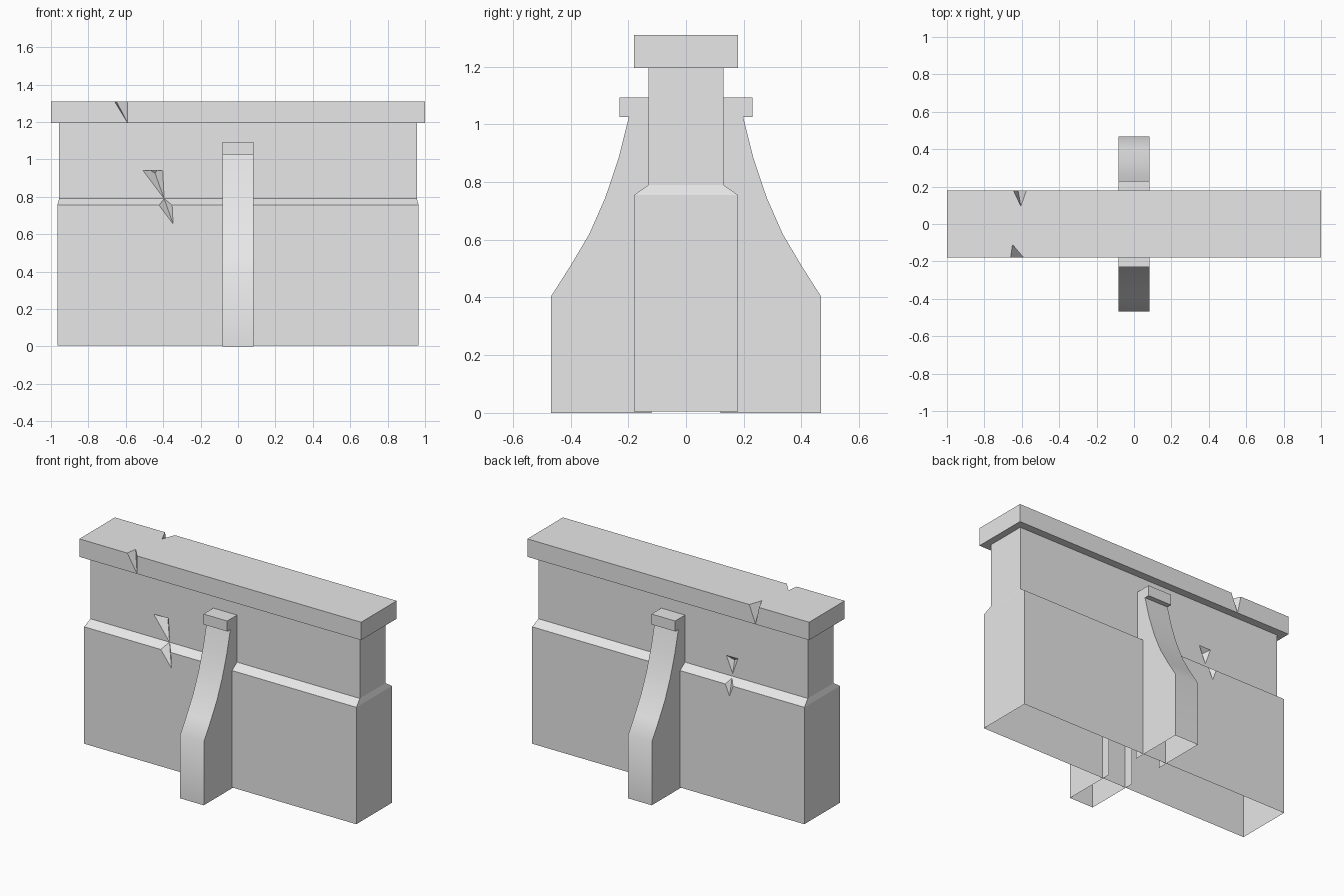
import bpy, bmesh, math
from mathutils import Vector

if "Cube" in bpy.data.objects:
    bpy.data.objects.remove(bpy.data.objects["Cube"])

# Single concrete colour
concrete = bpy.data.materials.new("concrete_grey")
concrete.use_nodes = True
GREY = (0.8, 0.8, 0.8, 1)
concrete.diffuse_color = GREY
concrete.node_tree.nodes["Principled BSDF"].inputs["Base Color"].default_value = GREY


def make_object(name, bm):
    mesh = bpy.data.meshes.new(name)
    bm.to_mesh(mesh)
    bm.free()
    mesh.materials.append(concrete)
    obj = bpy.data.objects.new(name, mesh)
    bpy.context.collection.objects.link(obj)
    return obj


def activate(obj):
    bpy.ops.object.select_all(action="DESELECT")
    obj.select_set(True)
    bpy.context.view_layer.objects.active = obj


def stack(name, sections):
    """Closed block lofted through rectangles given as (half x, half y, z)."""
    bm = bmesh.new()
    loops = [[bm.verts.new((hx * i, hy * j, z))
              for i, j in ((-1, -1), (1, -1), (1, 1), (-1, 1))]
             for hx, hy, z in sections]
    bm.faces.new(loops[0][::-1])
    bm.faces.new(loops[-1])
    for low, high in zip(loops, loops[1:]):
        for k in range(4):
            n = (k + 1) % 4
            bm.faces.new((low[k], low[n], high[n], high[k]))
    return make_object(name, bm)


def chip(target, left, right, apex, tip):
    """Break a wedge out of an edge; its crease runs from apex to tip."""
    left, right, apex, tip = map(Vector, (left, right, apex, tip))
    middle, crease = (apex + tip) / 2, tip - apex
    bm = bmesh.new()
    for end in (apex - crease, tip + crease):
        for offset in (Vector(), (left - middle) * 1.5, (right - middle) * 1.5):
            bm.verts.new(end + offset)
    bmesh.ops.convex_hull(bm, input=bm.verts[:])
    bmesh.ops.recalc_face_normals(bm, faces=bm.faces[:])
    cutter = make_object("chip_cutter", bm)
    cutter.hide_render = True
    mod = target.modifiers.new("chip", "BOOLEAN")
    mod.operation, mod.solver, mod.object = "DIFFERENCE", "EXACT", cutter
    activate(target)
    bpy.ops.object.modifier_apply(modifier=mod.name)
    bpy.data.objects.remove(cutter)


def remove_flat_ends(obj):
    """Leave the block open above and below."""
    bm = bmesh.new()
    bm.from_mesh(obj.data)
    bm.normal_update()
    ends = [f for f in bm.faces if abs(f.normal.z) > 0.99]
    bmesh.ops.delete(bm, geom=ends, context="FACES")
    bm.to_mesh(obj.data)
    bm.free()


# Wall body: thick base, sloped ledge, thinner upper part
WALL_LOW, LEDGE, LEDGE_TOP, CAP_LOW, CAP_TOP = 0.005, 0.755, 0.79, 1.195, 1.31
wall = stack("wall", [(0.966, 0.18, WALL_LOW), (0.966, 0.18, LEDGE),
                      (0.956, 0.13, LEDGE_TOP), (0.956, 0.13, CAP_LOW)])
chip(wall, (-0.422, -0.18, LEDGE), (-0.352, -0.18, LEDGE),
     (-0.395, -0.13, LEDGE_TOP), (-0.347, -0.18, 0.655))
chip(wall, (-0.46, 0.18, LEDGE), (-0.405, 0.18, LEDGE),
     (-0.425, 0.14, 0.783), (-0.435, 0.18, 0.685))
remove_flat_ends(wall)

# Coping slab along the top
cap = stack("cap", [(1, 0.18, CAP_LOW), (1, 0.18, CAP_TOP)])
chip(cap, (-0.66, -0.18, CAP_TOP), (-0.59, -0.18, CAP_TOP),
     (-0.65, -0.11, CAP_TOP), (-0.59, -0.18, CAP_LOW))
chip(cap, (-0.645, 0.18, CAP_TOP), (-0.575, 0.18, CAP_TOP),
     (-0.605, 0.095, CAP_TOP), (-0.62, 0.18, CAP_LOW))

# Curved buttresses, open underneath and where they enter the wall
PROFILE = [(0.12, 0), (0.467, 0), (0.467, 0.405), (0.40, 0.51), (0.335, 0.62),
           (0.28, 0.745), (0.233, 0.885), (0.198, 1.025), (0.23, 1.025),
           (0.23, 1.092), (0.12, 1.092)]
for name, turn in (("back_buttress", 0), ("front_buttress", math.pi)):
    bm = bmesh.new()
    near = [bm.verts.new((0.084, y, z)) for y, z in PROFILE]
    far = [bm.verts.new((-0.084, y, z)) for y, z in PROFILE]
    bm.faces.new(near)
    bm.faces.new(far[::-1])
    for k in range(1, len(PROFILE) - 1):
        bm.faces.new((near[k], far[k], far[k + 1], near[k + 1]))
    buttress = make_object(name, bm)
    buttress.rotation_euler.z = turn
    activate(buttress)
    bpy.ops.object.shade_smooth_by_angle(angle=math.radians(40))
